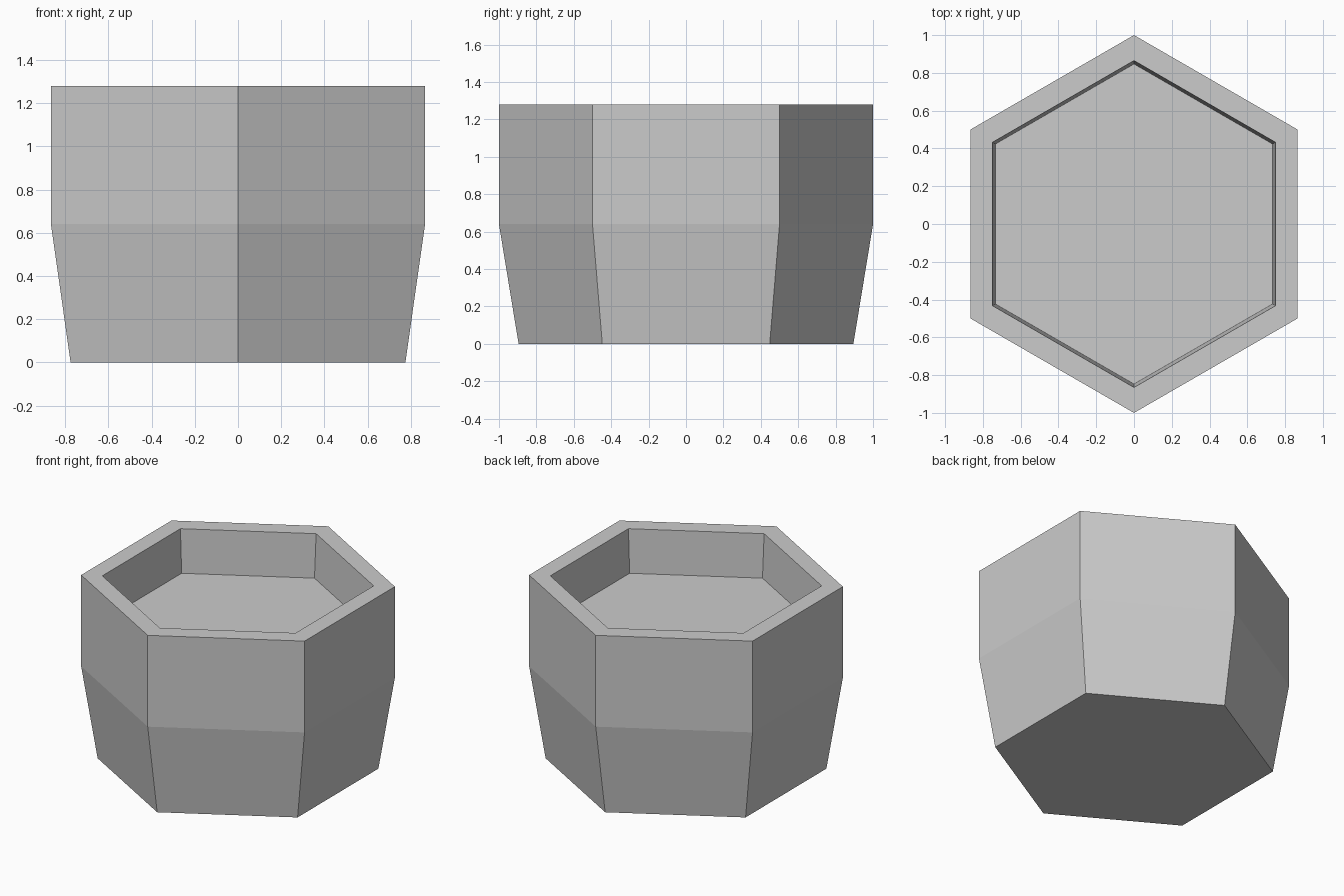
import bpy
import bmesh
from math import cos, sin, radians

if "Cube" in bpy.data.objects:
    bpy.data.objects.remove(bpy.data.objects["Cube"], do_unlink=True)

SIDES = 6

# Plain grey for the whole pot
grey = bpy.data.materials.new("plain_grey")
grey.use_nodes = True
colour = (0.6, 0.6, 0.6, 1.0)
grey.diffuse_color = colour
grey.node_tree.nodes["Principled BSDF"].inputs["Base Color"].default_value = colour

# Radius and height of each ring: base, waist, outer rim, inner rim, inner floor
profile = [(0.895, 0.0), (1.0, 0.64), (1.0, 1.28), (0.865, 1.28), (0.847, 0.975)]

bm = bmesh.new()


def ring(radius, z):
    angles = [radians(90 + 360 * i / SIDES) for i in range(SIDES)]
    return [bm.verts.new((radius * cos(a), radius * sin(a), z)) for a in angles]


rings = [ring(r, z) for r, z in profile]

# Walls and rim
for low, high in zip(rings, rings[1:]):
    for i in range(SIDES):
        j = (i + 1) % SIDES
        bm.faces.new((low[i], low[j], high[j], high[i]))

# Underside and inner floor
bm.faces.new(list(reversed(rings[0])))
bm.faces.new(rings[-1])
bmesh.ops.recalc_face_normals(bm, faces=bm.faces)

mesh = bpy.data.meshes.new("hexagonal_pot")
bm.to_mesh(mesh)
bm.free()
mesh.materials.append(grey)
pot = bpy.data.objects.new("hexagonal_pot", mesh)
bpy.context.collection.objects.link(pot)
